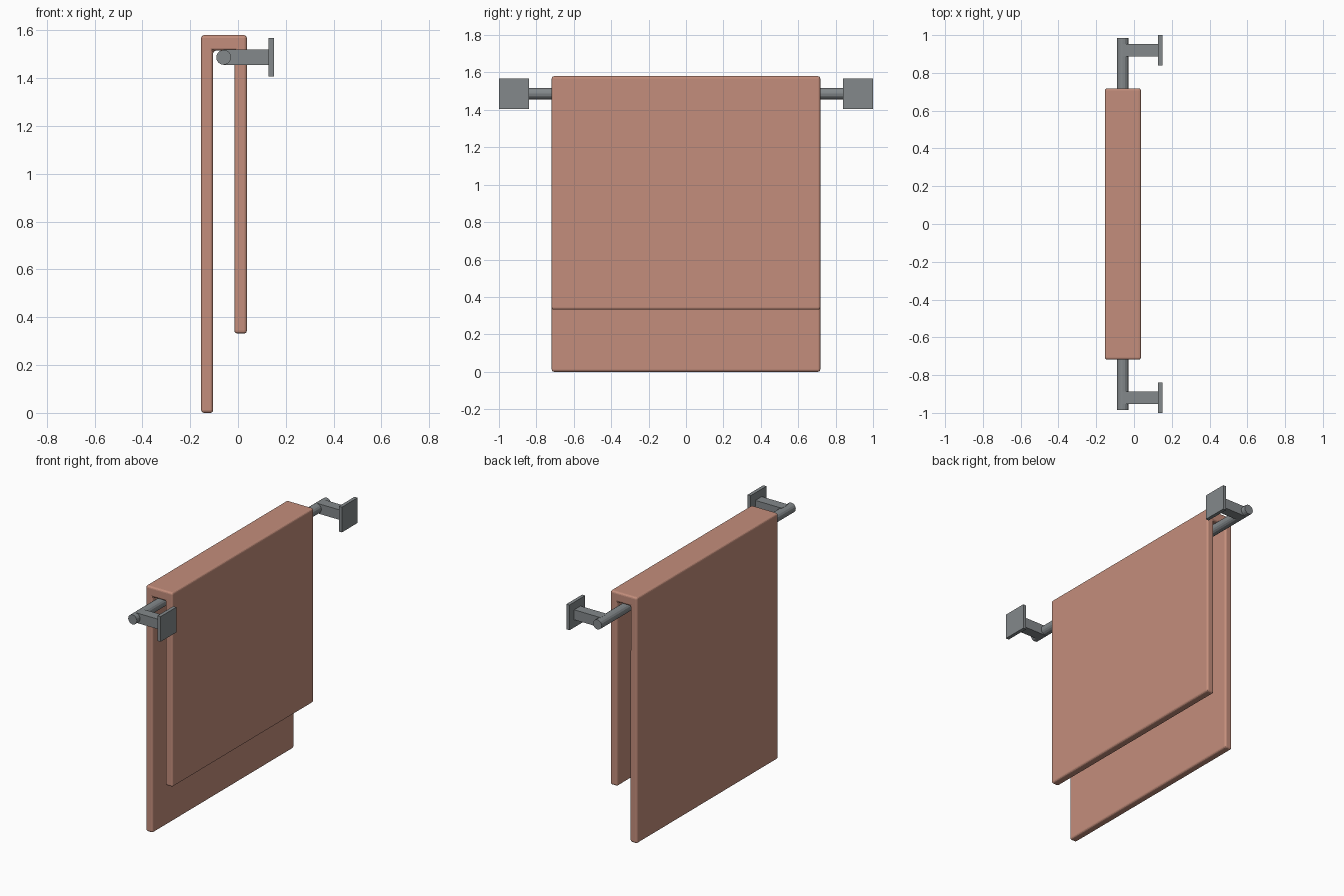
import bpy
import bmesh
from math import radians
from mathutils import Matrix

cube = bpy.data.objects.get("Cube")
if cube:
    bpy.data.objects.remove(cube, do_unlink=True)


def material(name, color):
    mat = bpy.data.materials.new(name)
    mat.use_nodes = True
    mat.diffuse_color = color
    mat.node_tree.nodes["Principled BSDF"].inputs["Base Color"].default_value = color
    return mat


terracotta = material("terracotta cloth", (0.55, 0.27, 0.20, 1))
steel = material("grey metal", (0.23, 0.25, 0.26, 1))


def finish(name, bm, mat):
    bmesh.ops.recalc_face_normals(bm, faces=bm.faces)
    mesh = bpy.data.meshes.new(name)
    bm.to_mesh(mesh)
    bm.free()
    mesh.materials.append(mat)
    obj = bpy.data.objects.new(name, mesh)
    bpy.context.collection.objects.link(obj)
    return obj


def box(name, low, high, mat):
    bm = bmesh.new()
    bmesh.ops.create_cube(bm, size=1)
    for v in bm.verts:
        v.co = [a if c < 0 else b for c, a, b in zip(v.co, low, high)]
    return finish(name, bm, mat)


# Folded towel: an uneven upside-down U extruded along the bar
half_width = 0.718
profile = [(-0.154, 0), (-0.104, 0), (-0.104, 1.515), (-0.015, 1.515),
           (-0.015, 0.332), (0.037, 0.332), (0.037, 1.58), (-0.154, 1.58)]
bm = bmesh.new()
face = bm.faces.new([bm.verts.new((x, -half_width, z)) for x, z in profile])
extruded = bmesh.ops.extrude_face_region(bm, geom=[face])["geom"]
bmesh.ops.translate(bm, vec=(0, 2 * half_width, 0),
                    verts=[g for g in extruded if isinstance(g, bmesh.types.BMVert)])
towel = finish("towel", bm, terracotta)
bevel = towel.modifiers.new("soft edges", "BEVEL")
bevel.width = 0.012
bevel.segments = 3

# Round bar
bm = bmesh.new()
bmesh.ops.create_cone(bm, cap_ends=True, segments=16, radius1=0.031, radius2=0.031,
                      depth=1.97, matrix=Matrix.Translation((-0.06, 0, 1.487))
                      @ Matrix.Rotation(radians(90), 4, "X"))
finish("bar", bm, steel)

# Wall brackets at both ends
for side, s in (("front", -1), ("back", 1)):
    y = s * 0.92
    box(side + "_arm", (-0.06, y - 0.032, 1.455), (0.13, y + 0.032, 1.519), steel)
    box(side + "_wall_plate", (0.128, y - 0.08, 1.406), (0.15, y + 0.08, 1.568), steel)
